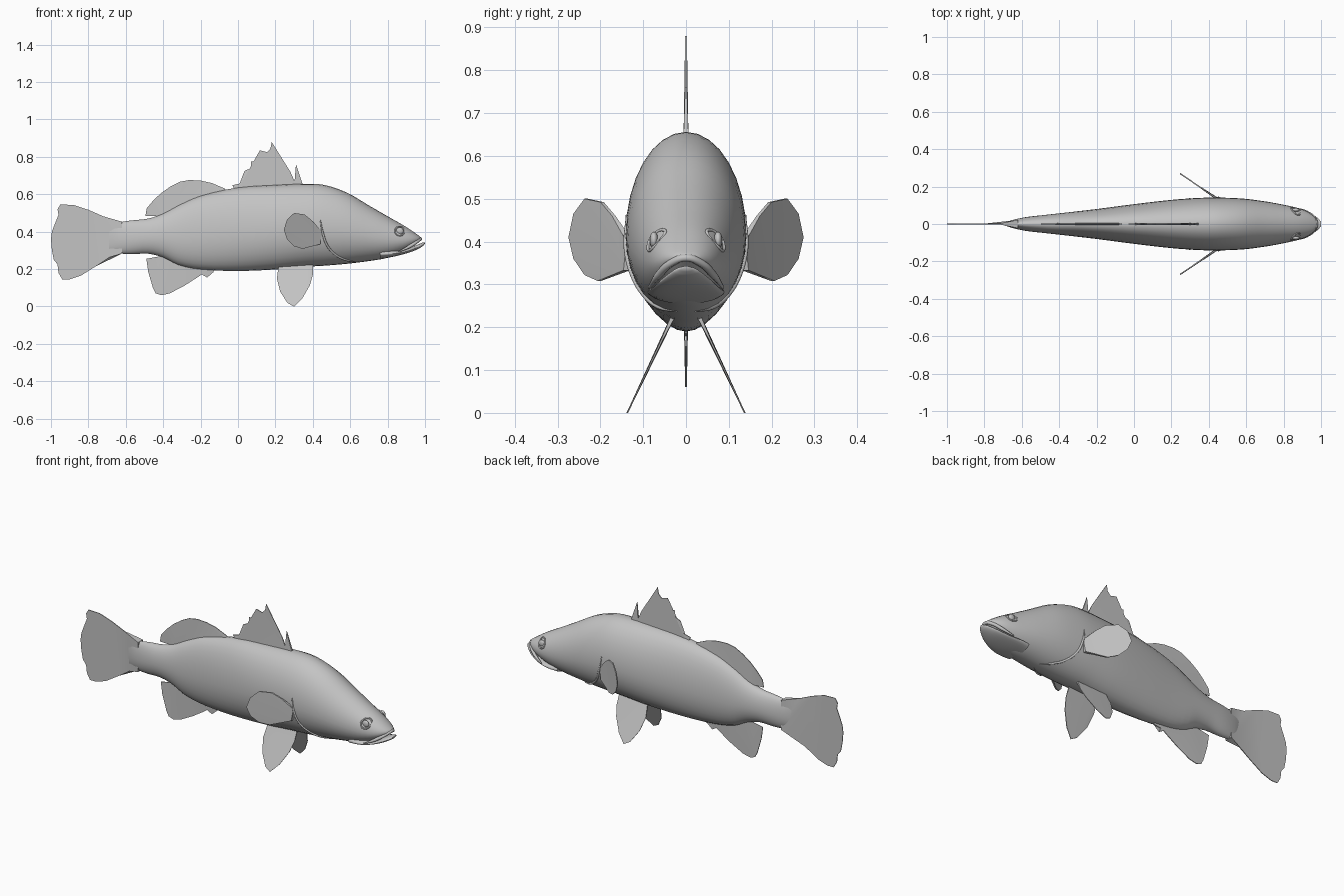
import bpy, bmesh, math
from mathutils import Vector

if "Cube" in bpy.data.objects:
    bpy.data.objects.remove(bpy.data.objects["Cube"], do_unlink=True)

GREY = (0.55, 0.55, 0.55, 1.0)
skin = bpy.data.materials.new("fish grey")
skin.use_nodes = True
skin.diffuse_color = GREY
skin.node_tree.nodes["Principled BSDF"].inputs["Base Color"].default_value = GREY


def finish(name, bm, angle=40):
    """Turn a bmesh into a smooth shaded object."""
    bmesh.ops.recalc_face_normals(bm, faces=bm.faces)
    mesh = bpy.data.meshes.new(name)
    bm.to_mesh(mesh)
    bm.free()
    mesh.materials.append(skin)
    obj = bpy.data.objects.new(name, mesh)
    bpy.context.collection.objects.link(obj)
    bpy.ops.object.select_all(action='DESELECT')
    obj.select_set(True)
    bpy.context.view_layer.objects.active = obj
    bpy.ops.object.shade_smooth_by_angle(angle=math.radians(angle))
    return obj


def sample(stations, x):
    """Smoothly interpolate a list of (x, top, bottom, half width)."""
    last = len(stations) - 1
    i = 0
    while i < last - 1 and x > stations[i + 1][0]:
        i += 1

    def slope(j, k):
        a, b = stations[max(j - 1, 0)], stations[min(j + 1, last)]
        return (b[k] - a[k]) / (b[0] - a[0])

    p, q = stations[i], stations[i + 1]
    span = q[0] - p[0]
    t = (x - p[0]) / span
    ease = t * t * (3 - 2 * t)
    return [p[k] + (q[k] - p[k]) * ease
            + span * t * (1 - t) * ((1 - t) * slope(i, k) - t * slope(i + 1, k))
            for k in (1, 2, 3)]


def surface(stations, x, angle):
    """Point on the egg shaped section; angle 0 is the +y side."""
    top, bottom, width = sample(stations, x)
    middle = bottom + 0.45 * (top - bottom)
    s = math.sin(angle)
    reach = top - middle if s > 0 else middle - bottom
    return Vector((x, width * math.cos(angle), middle + reach * s))


def loft(name, stations, steps, sides=32):
    bm = bmesh.new()
    rings = []
    for p, q in zip(stations, stations[1:]):
        xs = [p[0] + (q[0] - p[0]) * n / steps for n in range(steps)]
        if q is stations[-1]:
            xs.append(q[0])
        for x in xs:
            rings.append([bm.verts.new(surface(stations, x, math.tau * k / sides))
                          for k in range(sides)])
    for a, b in zip(rings, rings[1:]):
        for k in range(sides):
            n = (k + 1) % sides
            bm.faces.new((a[k], a[n], b[n], b[k]))
    bm.faces.new(rings[0])
    bm.faces.new(rings[-1])
    return finish(name, bm, 60)


def fin(name, outline, root=0.006, edge=0.002, place=lambda x, z: 0.0):
    """Thin plate; the first and last outline points are the thicker root."""
    bm = bmesh.new()
    sheets = []
    for side in (1, -1):
        ring = []
        for i, (x, z) in enumerate(outline):
            half = root if i in (0, len(outline) - 1) else edge
            ring.append(bm.verts.new((x, place(x, z) + side * half, z)))
        sheets.append(ring)
    a, b = sheets
    for i in range(len(a)):
        n = (i + 1) % len(a)
        bm.faces.new((a[i], a[n], b[n], b[i]))
    caps = [bm.faces.new(a), bm.faces.new(b)]
    bmesh.ops.triangulate(bm, faces=caps)
    return finish(name, bm)


def ridge(name, points, radius):
    """Soft tapered tube through a few points."""
    curve = bpy.data.curves.new(name, 'CURVE')
    curve.dimensions = '3D'
    curve.bevel_depth = radius
    curve.bevel_resolution = 2
    curve.resolution_u = 8
    curve.use_fill_caps = True
    line = curve.splines.new('BEZIER')
    line.bezier_points.add(len(points) - 1)
    for i, (knot, co) in enumerate(zip(line.bezier_points, points)):
        knot.co = co
        knot.handle_left_type = knot.handle_right_type = 'AUTO'
        knot.radius = 0.4 if i in (0, len(points) - 1) else 1.0
    curve.materials.append(skin)
    bpy.context.collection.objects.link(bpy.data.objects.new(name, curve))


# Body and lower jaw: x, top, bottom, half width
body = [(-.69, .445, .3, .008), (-.64, .45, .285, .024), (-.57, .46, .28, .038),
        (-.48, .47, .282, .048), (-.4, .497, .262, .057), (-.32, .54, .222, .066),
        (-.2, .592, .198, .08), (0, .636, .19, .106), (.2, .65, .198, .129),
        (.36, .656, .212, .14), (.46, .65, .218, .141), (.58, .61, .228, .136),
        (.7, .54, .243, .121), (.8, .482, .26, .103), (.88, .437, .287, .084),
        (.93, .405, .315, .064), (.965, .38, .345, .037), (.978, .37, .356, .014)]
jaw = [(.76, .31, .255, .085), (.82, .305, .264, .09), (.88, .304, .278, .08),
       (.94, .322, .297, .059), (.985, .341, .32, .03), (1, .343, .335, .01)]
loft("body", body, 3)
loft("lower_jaw", jaw, 3, 24)

# Upper lip
ridge("upper_lip", [(.86, -.086, .293), (.92, -.064, .322), (.962, -.034, .35),
                    (.976, 0, .362), (.962, .034, .35), (.92, .064, .322),
                    (.86, .086, .293)], 0.009)

# Fins on the centre line
fin("tail_fin", [(-.62, .453), (-.72, .482), (-.8, .517), (-.88, .543), (-.95, .545),
                 (-.965, .52), (-.96, .49), (-.98, .44), (-.995, .4), (-1, .36),
                 (-.995, .3), (-.985, .25), (-.965, .225), (-.96, .18), (-.94, .145),
                 (-.9, .145), (-.84, .165), (-.76, .215), (-.69, .262), (-.62, .283)],
    root=0.022)
fin("spiny_dorsal_fin", [(.32, .63), (.28, .72), (.18, .88), (.174, .845), (.155, .825),
                         (.117, .835), (.115, .8), (.095, .775), (.07, .775),
                         (.07, .74), (.035, .725), (.04, .69), (.02, .66),
                         (-.03, .648), (-.01, .61)])
fin("dorsal_spine", [(.35, .64), (.31, .76), (.3, .64)])
fin("soft_dorsal_fin", [(-.06, .6), (-.07, .63), (-.14, .66), (-.2, .673), (-.26, .676),
                        (-.31, .667), (-.36, .642), (-.41, .607), (-.45, .57),
                        (-.488, .525), (-.495, .485), (-.44, .483), (-.39, .47)])
fin("anal_fin", [(-.36, .27), (-.42, .268), (-.49, .255), (-.48, .185), (-.455, .1),
                 (-.44, .07), (-.41, .06), (-.365, .07), (-.285, .112), (-.21, .16),
                 (-.2, .175), (-.165, .155), (-.175, .18), (-.13, .185), (-.13, .22)])

# Paired fins, gill covers and eyes
pectoral = [(.45, .4), (.395, .46), (.355, .492), (.3, .5), (.262, .465), (.245, .41),
            (.262, .36), (.3, .322), (.345, .308), (.44, .333)]
pelvic = [(.22, .24), (.208, .15), (.225, .08), (.265, .018), (.3, 0), (.345, .045),
          (.385, .115), (.4, .17), (.4, .24)]
gill = [(.44, 12), (.455, -8), (.48, -28), (.53, -48), (.58, -62), (.64, -80)]
for label, side in (("front", -1), ("back", 1)):
    fin(label + "_pectoral_fin", pectoral, 0.008, 0.004,
        lambda x, z: side * (0.138 + (0.44 - x) * 0.68))
    fin(label + "_pelvic_fin", pelvic, 0.006, 0.002,
        lambda x, z: side * (0.035 + (0.215 - z) * 0.475))

    def on_skin(x, degrees):
        p = surface(body, x, math.radians(degrees))
        return Vector((p.x, p.y * side, p.z))

    ridge(label + "_gill_cover", [on_skin(x, a) for x, a in gill], 0.006)

    # Eyeball set in a raised rim
    eye = on_skin(.865, 32)
    bm = bmesh.new()
    bmesh.ops.create_uvsphere(bm, u_segments=16, v_segments=10, radius=0.02)
    for v in bm.verts:
        v.co = Vector((v.co.x, v.co.y * 0.5, v.co.z)) + eye
    finish(label + "_eye", bm, 60)
    rim = []
    for k in range(9):
        turn = math.tau * k / 8
        x, z = .865 + .025 * math.cos(turn), eye.z + .024 * math.sin(turn)
        top, bottom, width = sample(body, x)
        middle = bottom + 0.45 * (top - bottom)
        lift = min(1, max(0, (z - middle) / (top - middle)))
        rim.append((x, side * width * math.sqrt(1 - lift * lift), z))
    ridge(label + "_eye_rim", rim, 0.004)
